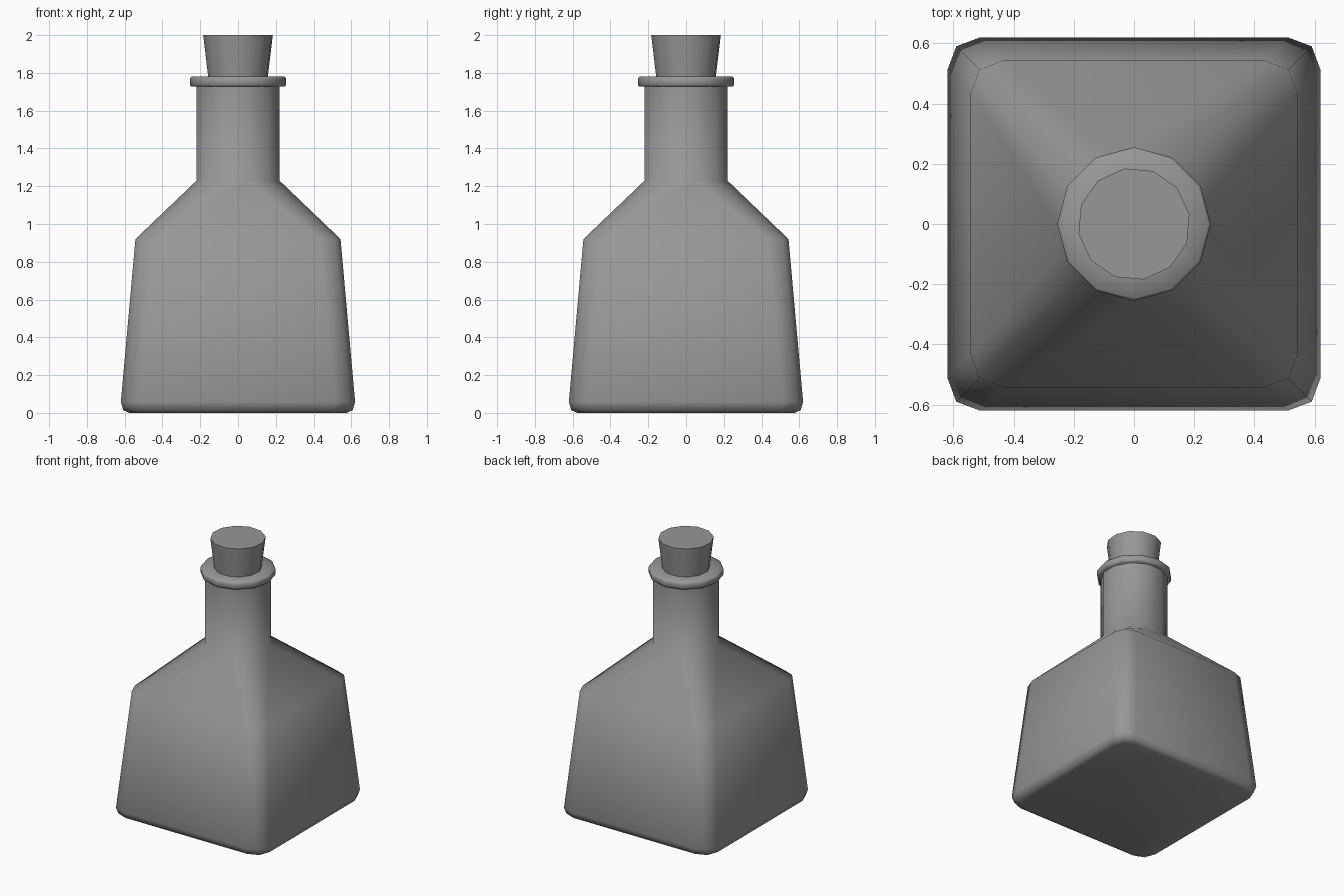
import bpy, bmesh
from math import cos, sin, pi, radians

if "Cube" in bpy.data.objects:
    bpy.data.objects.remove(bpy.data.objects["Cube"])

grey = bpy.data.materials.new("dark_grey")
grey.diffuse_color = (.31, .31, .31, 1)
grey.use_nodes = True
grey.node_tree.nodes["Principled BSDF"].inputs["Base Color"].default_value = grey.diffuse_color


def square_ring(h, z):
    # square with softly cut corners, three points per corner
    corner = [(h, h - .11), (h - .03, h - .03), (h - .11, h)]
    ring = []
    for k in range(4):
        c, s = round(cos(k * pi / 2)), round(sin(k * pi / 2))
        ring += [(x * c - y * s, x * s + y * c, z) for x, y in corner]
    return ring


def round_ring(r, z, start=0):
    # twelve-sided ring turned by a start angle in degrees
    a = radians(start)
    return [(r * cos(a + i * pi / 6), r * sin(a + i * pi / 6), z) for i in range(12)]


def loft(name, rings, angle):
    bm = bmesh.new()
    loops = [[bm.verts.new(p) for p in ring] for ring in rings]
    n = len(loops[0])
    for lo, hi in zip(loops, loops[1:]):
        for i in range(n):
            j = (i + 1) % n
            bm.faces.new((lo[i], lo[j], hi[j], hi[i]))
    bm.faces.new(loops[0][::-1])
    bm.faces.new(loops[-1])
    mesh = bpy.data.meshes.new(name)
    bm.to_mesh(mesh)
    bm.free()
    mesh.materials.append(grey)
    obj = bpy.data.objects.new(name, mesh)
    bpy.context.collection.objects.link(obj)
    bpy.ops.object.select_all(action='DESELECT')
    obj.select_set(True)
    bpy.context.view_layer.objects.active = obj
    bpy.ops.object.shade_smooth_by_angle(angle=radians(angle))


# Bottle: rounded base, tapered square body, shoulder and neck
body = [(.575, 0), (.608, .015), (.62, .06), (.543, .92)]
loft("bottle", [square_ring(h, z) for h, z in body] +
     [round_ring(.227, z, 15) for z in (1.23, 1.75)], 60)

# Lip: flat collar around the mouth
lip = [(.247, 1.727), (.255, 1.737), (.255, 1.77), (.247, 1.78), (.15, 1.78)]
loft("lip", [round_ring(r, z) for r, z in lip], 60)

# Cork: tapered stopper seated in the lip
loft("cork", [round_ring(.158, 1.76, 10), round_ring(.187, 2.0, 10)], 40)
